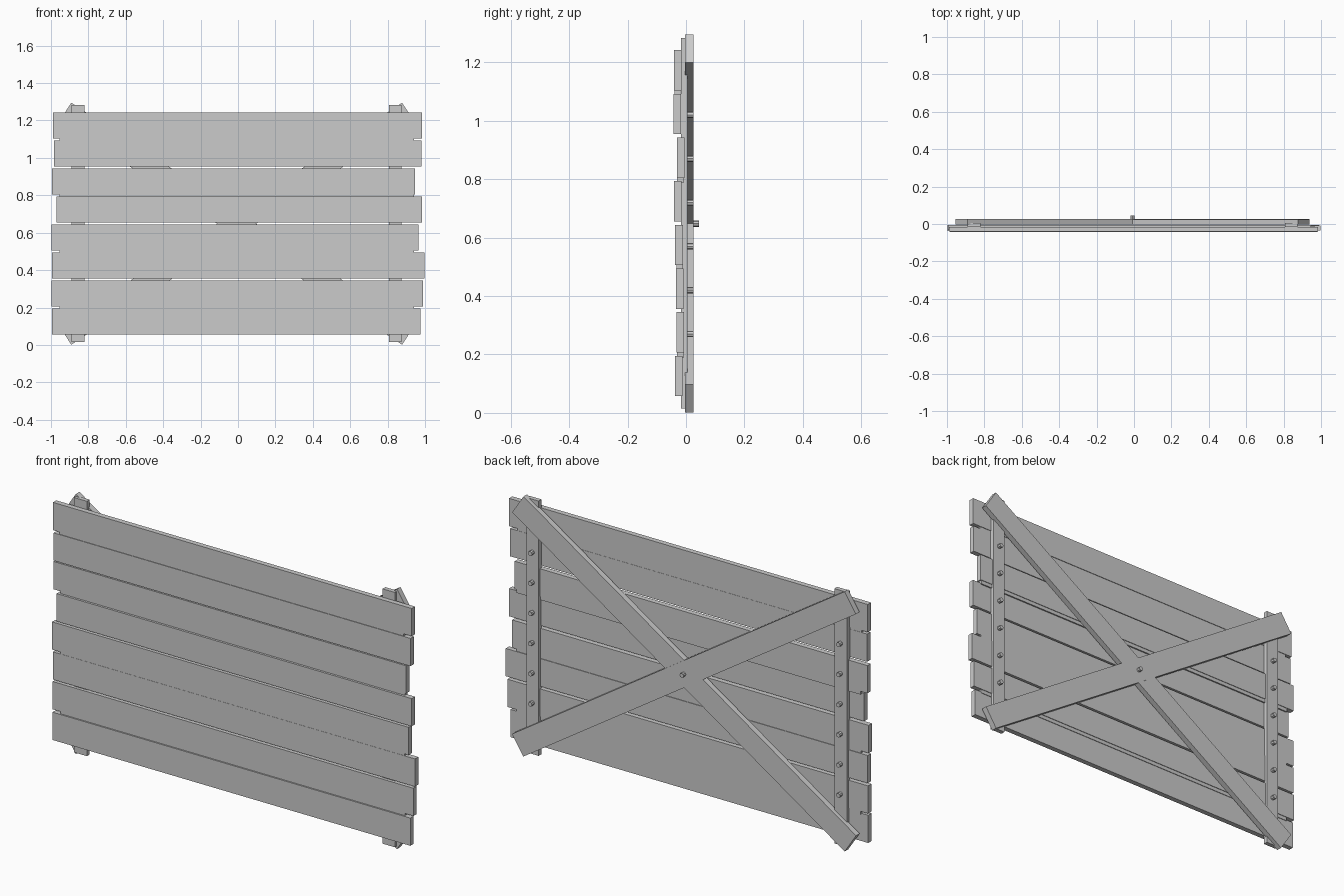
import bpy, bmesh, math
from mathutils import Matrix

if "Cube" in bpy.data.objects:
    bpy.data.objects.remove(bpy.data.objects["Cube"])

grey = bpy.data.materials.new("weathered grey")
grey.diffuse_color = (0.6, 0.6, 0.6, 1)
grey.use_nodes = True
grey.node_tree.nodes["Principled BSDF"].inputs["Base Color"].default_value = grey.diffuse_color


def finish(name, bm):
    mesh = bpy.data.meshes.new(name)
    bm.to_mesh(mesh)
    bm.free()
    mesh.materials.append(grey)
    obj = bpy.data.objects.new(name, mesh)
    bpy.context.collection.objects.link(obj)
    return obj


def box(name, x, y, z, angle=0):
    """Box from (min, max) ranges, turned about y through its centre."""
    bm = bmesh.new()
    bmesh.ops.create_cube(bm, size=1)
    size = [r[1] - r[0] for r in (x, y, z)]
    centre = [(r[1] + r[0]) / 2 for r in (x, y, z)]
    bm.transform(Matrix.Translation(centre) @ Matrix.Rotation(angle, 4, 'Y')
                 @ Matrix.Diagonal((*size, 1)))
    return finish(name, bm)


def bolt(name, x, y, z):
    bm = bmesh.new()
    bmesh.ops.create_cone(bm, cap_ends=True, segments=8, radius1=0.011,
                          radius2=0.011, depth=0.022)
    bm.transform(Matrix.Translation((x, y + 0.009, z))
                 @ Matrix.Rotation(math.pi / 2, 4, 'X'))
    return finish(name, bm)


# Eight uneven boards, bottom to top: left end, right end, front face
boards = [(-0.995, 0.975, -0.038), (-0.998, 0.988, -0.032),
          (-0.995, 0.998, -0.034), (-0.998, 0.965, -0.037),
          (-0.97, 0.985, -0.041), (-0.995, 0.947, -0.031),
          (-0.985, 0.98, -0.043), (-0.99, 0.985, -0.041)]
for i, (left, right, front) in enumerate(boards):
    z = 0.057 + i * 0.1495
    box(f"board_{i + 1}", (left, right), (front, front + 0.026), (z, z + 0.138))

# Thin strips closing every second gap
for i in (1, 3, 5, 7):
    z = 0.051 + i * 0.1495
    y = max(boards[i][2], boards[i - 1][2]) + 0.001
    box(f"gap_strip_{i}", (-0.955, 0.94), (y, y + 0.022), (z - 0.012, z + 0.012))

# Upright battens with a row of bolts
for side, x0, x1 in (("left", -0.89, -0.82), ("right", 0.808, 0.875)):
    box(f"{side}_batten", (x0, x1), (-0.017, 0.005), (0.015, 1.283))
    for i in range(6):
        bolt(f"{side}_bolt_{i + 1}", (x0 + x1) / 2, 0.005, 0.27 + i * 0.15)

# Crossed diagonal braces and the centre bolt
half, wide, cx, cz = 1.094, 0.057, -0.007, 0.648
for name, sign, back in (("falling_brace", 1, 0.026), ("rising_brace", -1, 0.025)):
    box(name, (cx - half, cx + half), (-0.003, back), (cz - wide, cz + wide),
        -sign * math.radians(-33.2))
bolt("centre_bolt", cx, 0.025, cz)
